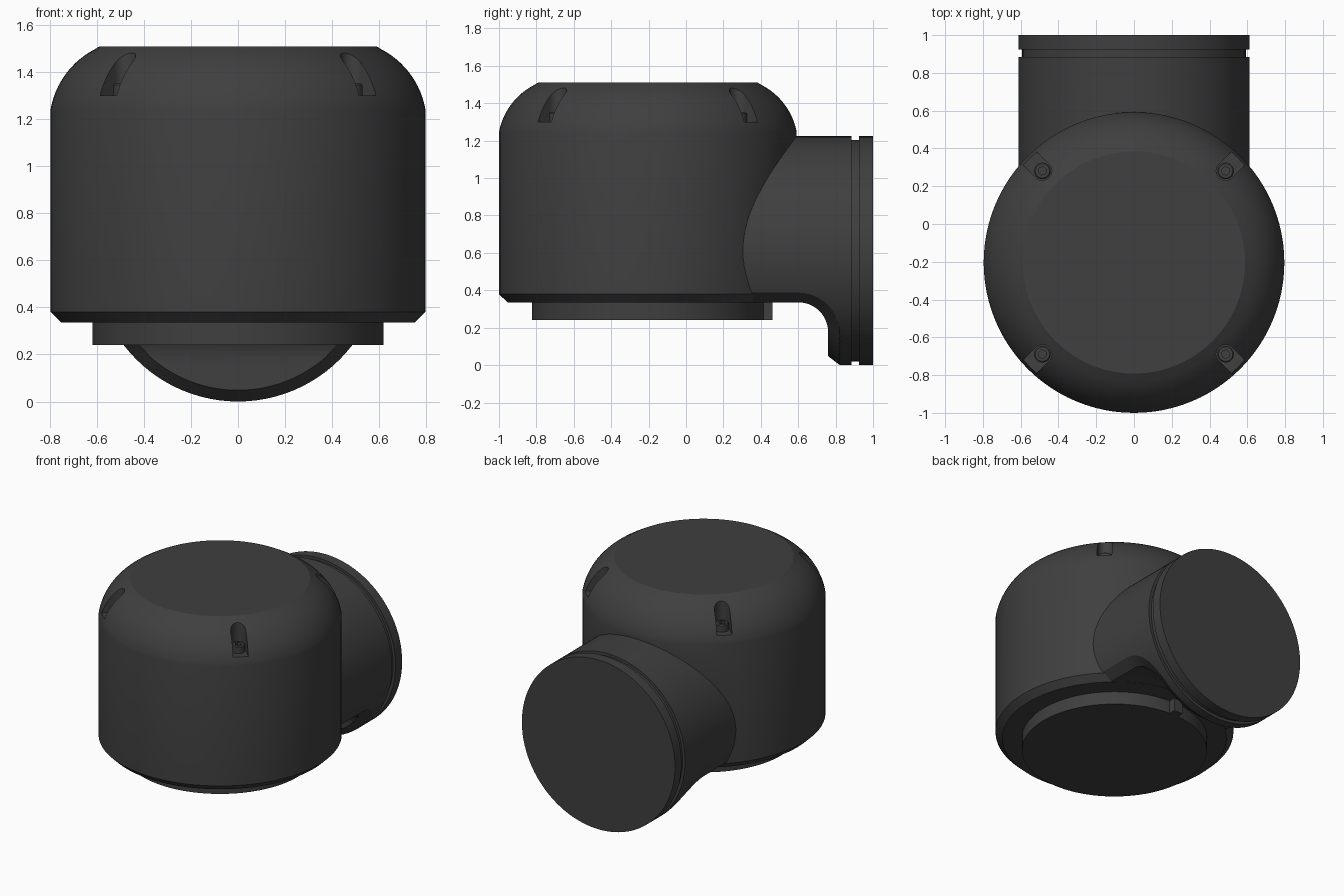
import bpy, bmesh
from math import sin, cos, acos, pi, sqrt
from mathutils import Vector, Matrix

if "Cube" in bpy.data.objects:
    bpy.data.objects.remove(bpy.data.objects["Cube"])

CY = -0.204      # y of the upright body axis
R = 0.612        # side tube radius and axis height
DARK = bpy.data.materials.new("dark_grey")
DARK.diffuse_color = (0.05, 0.05, 0.05, 1)
DARK.use_nodes = True
DARK.node_tree.nodes["Principled BSDF"].inputs["Base Color"].default_value = DARK.diffuse_color


def finish(name, bm, cutter=False):
    bmesh.ops.remove_doubles(bm, verts=bm.verts[:], dist=1e-5)
    bmesh.ops.recalc_face_normals(bm, faces=bm.faces[:])
    me = bpy.data.meshes.new(name)
    bm.to_mesh(me)
    bm.free()
    ob = bpy.data.objects.new(name, me)
    bpy.context.collection.objects.link(ob)
    me.materials.append(DARK)
    ob.hide_render = cutter
    return ob


def lathe(name, profile, matrix, n=96, cutter=False):
    """Spin (radius, height) points about z, then place with matrix."""
    bm = bmesh.new()
    vs = [bm.verts.new((r, 0, z)) for r, z in profile]
    es = [bm.edges.new(p) for p in zip(vs, vs[1:])]
    bmesh.ops.spin(bm, geom=vs + es, cent=(0, 0, 0), axis=(0, 0, 1),
                   angle=2 * pi, steps=n, use_merge=False)
    bmesh.ops.remove_doubles(bm, verts=bm.verts[:], dist=1e-5)
    bm.transform(matrix)
    return finish(name, bm, cutter)


def sweep(name, sections, cutter=True):
    """Skin a list of closed sections and cap both ends."""
    bm = bmesh.new()
    rings = [[bm.verts.new(p) for p in s] for s in sections]
    k = len(rings[0])
    for a, b in zip(rings, rings[1:]):
        for i in range(k):
            j = (i + 1) % k
            bm.faces.new((a[i], a[j], b[j], b[i]))
    bm.faces.new(rings[0])
    bm.faces.new(rings[-1])
    return finish(name, bm, cutter)


def boolean(ob, other, op='DIFFERENCE'):
    m = ob.modifiers.new(op, 'BOOLEAN')
    m.operation, m.object, m.solver = op, other, 'EXACT'
    bpy.context.view_layer.objects.active = ob
    bpy.ops.object.modifier_apply(modifier=m.name)
    bpy.data.objects.remove(other)


# Upright body with domed shoulder
upright = Matrix.Translation((0, CY, 0))
ccx, ccz, cr = 0.445, 1.18, 0.357
a0, a1 = 0.183, 1.16
dome = [(ccx + cr * cos(a0 + (a1 - a0) * i / 14), ccz + cr * sin(a0 + (a1 - a0) * i / 14))
        for i in range(15)]
dome[0] = (0.796, 1.245)
dome[-1] = (0.588, 1.51)
body = lathe("housing", [(0, 0.335), (0.75, 0.335), (0.796, 0.38)] + dome + [(0, 1.51)], upright)

# Side tube with a groove near its end face
sideways = Matrix.Translation((0, 0, R)) @ Matrix.Rotation(-pi / 2, 4, 'X')
tube = lathe("side_tube", [(0, -0.1), (R, -0.1), (R, 0.885), (R - 0.02, 0.885), (R - 0.02, 0.925),
                           (R, 0.925), (R, 1), (0, 1)], sideways)

# Underside of the tube cut away with a filleted corner
zc, fy, fr = 0.336, 0.6, 0.16
fillet = [(fy + fr * sin(t), zc - fr + fr * cos(t), t) for t in (pi / 2 * i / 12 for i in range(13))]
outline = [(-0.3, zc)] + [(y, z) for y, z, t in fillet] + [(fy + fr, -0.2), (-0.3, -0.2)]
boolean(tube, sweep("underside_cutter", [[(x, y, z) for y, z in outline] for x in (-1, 1)]))

# Chamfer following the rim of that cut
path = [(0.15, zc, 0)] + fillet
half = [(acos((R - z) / R), y, t) for y, z, t in path]
low = half[-1][0]
half += [(low * (1 - i / 12), fy + fr, pi / 2) for i in range(1, 13)]
rim = half + [(-p, y, t) for p, y, t in half[-2::-1]]
sections = []
for p, y, t in rim:
    P = Vector((R * sin(p), y, R - R * cos(p)))
    rad = Vector((sin(p), 0, -cos(p)))
    n = Vector((0, sin(t), cos(t)))
    A = P + (-rad + n * rad.dot(n)).normalized() * 0.048
    B = P + (n - rad * n.dot(rad)).normalized() * 0.062
    sections.append([A + (A - B) * 0.2, B + (B - A) * 0.2, P + (P - (A + B) / 2)])
boolean(tube, sweep("rim_chamfer_cutter", sections))
boolean(body, tube, 'UNION')

# Screw pockets and socket screws at the four diagonals
for k in range(4):
    place = upright @ Matrix.Rotation(pi / 4 + k * pi / 2, 4, 'Z')
    w, r0, r1 = 0.05, 0.686, 0.9
    stadium = [(r1, -w), (r1, w)] + [(r0 + w * cos(t), w * sin(t))
                                     for t in (pi / 2 + pi * i / 16 for i in range(17))]
    boolean(body, sweep("pocket_cutter", [[place @ Vector((x, y, z)) for x, y in stadium]
                                          for z in (1.3, 1.7)]))
    spot = place @ Matrix.Translation((r0, 0, 1.295))
    screw = lathe("screw", [(0, 0), (0.044, 0), (0.044, 0.05), (0.038, 0.056), (0, 0.056)], spot, 24)
    boolean(screw, lathe("hex_cutter", [(0, 0.025), (0.023, 0.025), (0.023, 0.1), (0, 0.1)],
                         spot, 6, True))

# Bottom spigot with a small locating key at the back
lathe("bottom_spigot", [(0, 0.24), (0.619, 0.24), (0.619, 0.34), (0, 0.34)], upright)
sweep("locating_key", [[(x, 0.38, 0.24), (x, 0.463, 0.24), (x, 0.463, 0.34), (x, 0.38, 0.34)]
                       for x in (-0.035, 0.035)], False)

# Smooth curved walls, keep edges crisp
for ob in bpy.context.scene.objects:
    ob.select_set(True)
bpy.context.view_layer.objects.active = body
bpy.ops.object.shade_smooth_by_angle(angle=0.45)
